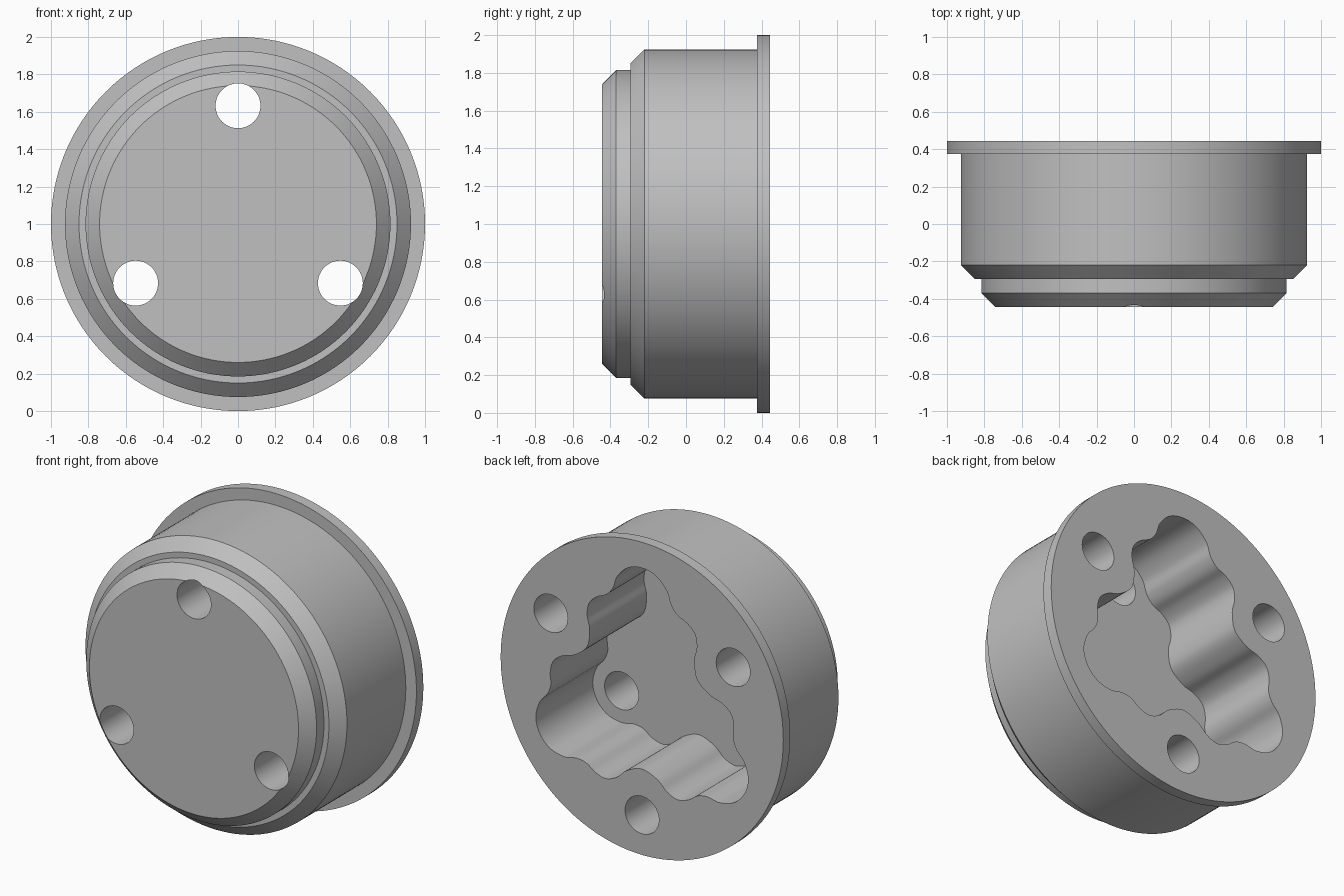
import bpy, bmesh, math
from mathutils import Vector, Matrix

if "Cube" in bpy.data.objects:
    bpy.data.objects.remove(bpy.data.objects["Cube"])

CZ = 1.0       # height of the turning axis (runs along y)
SEG = 128
FLOOR_Y = -0.13

steel = bpy.data.materials.new("plain_grey")
steel.diffuse_color = (0.53, 0.53, 0.53, 1)
steel.use_nodes = True
steel.node_tree.nodes["Principled BSDF"].inputs["Base Color"].default_value = steel.diffuse_color


def finish(name, bm):
    bmesh.ops.recalc_face_normals(bm, faces=bm.faces)
    me = bpy.data.meshes.new(name)
    bm.to_mesh(me)
    bm.free()
    me.materials.append(steel)
    ob = bpy.data.objects.new(name, me)
    bpy.context.collection.objects.link(ob)
    return ob


def loft(name, rings):
    """Skin equal-length closed rings and cap both ends."""
    bm = bmesh.new()
    vs = [[bm.verts.new(p) for p in r] for r in rings]
    n = len(vs[0])
    for a, b in zip(vs, vs[1:]):
        for i in range(n):
            j = (i + 1) % n
            bm.faces.new((a[i], a[j], b[j], b[i]))
    bm.faces.new(vs[0])
    bm.faces.new(vs[-1])
    return finish(name, bm)


def circle(r, y, x=0, z=0, n=SEG):
    return [(x + r * math.cos(2 * math.pi * i / n), y,
             CZ + z + r * math.sin(2 * math.pi * i / n)) for i in range(n)]


def cut(body, cutter):
    mod = body.modifiers.new("cut", 'BOOLEAN')
    mod.operation = 'DIFFERENCE'
    mod.solver = 'EXACT'
    mod.object = cutter
    bpy.context.view_layer.objects.active = body
    bpy.ops.object.modifier_apply(modifier=mod.name)
    bpy.data.objects.remove(cutter)


# Turned housing with chamfered nose, step and rear flange: (radius, y)
profile = [(0.74, -0.445), (0.815, -0.37), (0.815, -0.295), (0.85, -0.295),
           (0.925, -0.22), (0.925, 0.375), (1.0, 0.375), (1.0, 0.445)]
body = loft("housing", [circle(r, y) for r, y in profile])

# Three-lobed pocket outline: half a lobe, mirrored and turned three times
half = [(0, .835), (.1, .81), (.175, .735), (.205, .655), (.25, .6),
        (.32, .565), (.375, .51), (.388, .43), (.37, .34), (.39, .225)]
lobe = [Vector((-x, z)) for x, z in reversed(half[1:-1])] + [Vector(p) for p in half]
ctrl = []
for k in range(3):
    turn = Matrix.Rotation(-k * 2 * math.pi / 3, 2)
    ctrl += [turn @ p for p in lobe]

outline = []
n = len(ctrl)
for i in range(n):                     # smooth closed spline
    p0, p1, p2, p3 = (ctrl[(i + d) % n] for d in (-1, 0, 1, 2))
    for s in range(5):
        t = s / 5
        outline.append(0.5 * (2 * p1 + (p2 - p0) * t
                              + (2 * p0 - 5 * p1 + 4 * p2 - p3) * t * t
                              + (3 * p1 - p0 - 3 * p2 + p3) * t ** 3))
cut(body, loft("pocket_cutter",
               [[(p.x, y, CZ + p.y) for p in outline] for y in (FLOOR_Y, 0.6)]))

# Nose holes into the lobes, and blind rear holes between the lobes
for k in range(3):
    for offset, dist, y0, y1 in ((90, 0.632, -0.6, 0.0), (30, 0.745, FLOOR_Y, 0.6)):
        a = math.radians(offset + 120 * k)
        x, z = dist * math.cos(a), dist * math.sin(a)
        cut(body, loft("hole_cutter", [circle(0.12, y, x, z, 48) for y in (y0, y1)]))

# Smooth walls with crisp edges
bpy.ops.object.select_all(action='DESELECT')
body.select_set(True)
bpy.context.view_layer.objects.active = body
bpy.ops.object.shade_smooth_by_angle(angle=math.radians(30))
